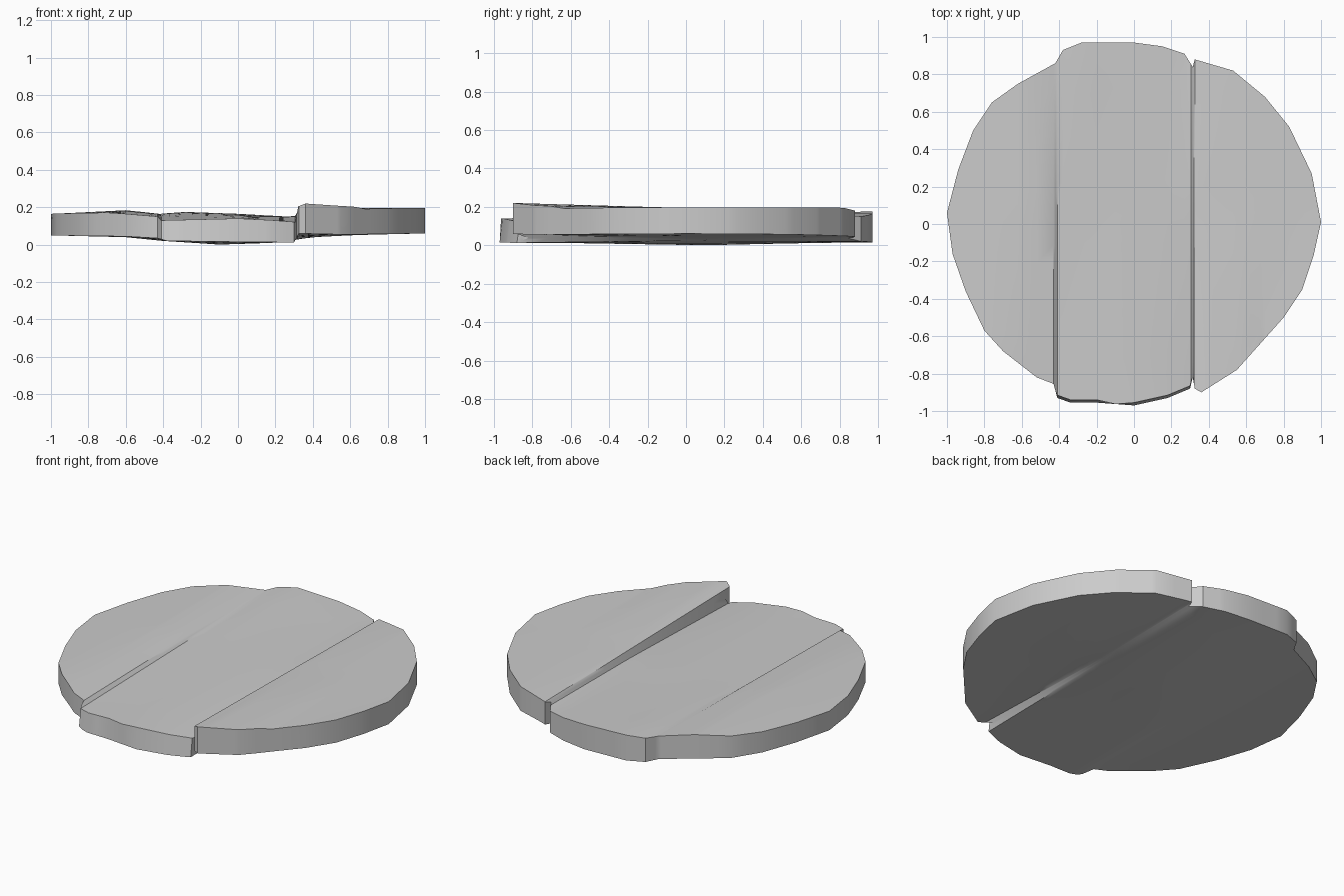
import bpy, bmesh

cube = bpy.data.objects.get("Cube")
if cube:
    bpy.data.objects.remove(cube)


def lerp_points(points, x):
    """Piecewise linear lookup in a list of (position, value) pairs."""
    if x <= points[0][0]:
        return points[0][1]
    for (x0, a), (x1, b) in zip(points, points[1:]):
        if x <= x1:
            return a + (b - a) * (x - x0) / (x1 - x0)
    return points[-1][1]


# Outline of the worn round board: front and back edge, with plank notches
front = [(-1, .06), (-.97, -.16), (-.9, -.36), (-.8, -.57), (-.7, -.68),
         (-.52, -.82), (-.43, -.855), (-.41, -.93), (-.34, -.955), (-.2, -.955),
         (0, -.97), (.18, -.93), (.3, -.88), (.314, -.82), (.325, -.88),
         (.36, -.9), (.55, -.78), (.8, -.5), (.9, -.35), (.96, -.17), (1, .01)]
back = [(-1, .06), (-.94, .29), (-.86, .5), (-.76, .65), (-.62, .75),
        (-.42, .86), (-.38, .93), (-.28, .97), (0, .97), (.15, .95),
        (.27, .91), (.314, .84), (.325, .88), (.53, .82), (.7, .68),
        (.83, .52), (.95, .27), (1, .01)]

# Heights across the three planks at the front, middle and back
top = [
    (-.9, [(-1, .165), (-.7, .17), (-.43, .15), (-.41, .13), (0, .14),
           (.2, .13), (.306, .12), (.322, .205), (.36, .22), (.62, .205),
           (.68, .19), (1, .2)]),
    (.1, [(-1, .165), (-.6, .18), (-.43, .165), (-.41, .15), (0, .155),
          (.306, .15), (.322, .19), (.6, .195), (1, .195)]),
    (.9, [(-1, .165), (-.6, .185), (-.42, .165), (-.28, .175), (0, .165),
          (.27, .15), (.306, .155), (.325, .18), (.53, .195), (1, .2)])]
bottom = [
    (-.9, [(-1, .05), (-.6, .045), (-.43, .035), (-.38, .02), (0, .015),
           (.3, .012), (.325, .06), (.6, .055), (1, .06)]),
    (.1, [(-1, .05), (-.6, .04), (-.4, .02), (-.1, 0), (.2, .01),
          (.4, .04), (.7, .055), (1, .06)]),
    (.9, [(-1, .05), (-.6, .04), (-.4, .025), (0, .015), (.27, .02),
          (.33, .045), (.6, .05), (1, .06)])]


def height(layers, x, y):
    return lerp_points([(py, lerp_points(profile, x)) for py, profile in layers], y)


# Board: matched top and bottom sheets joined by the rim
columns = sorted({p[0] for p in front + back} | {-.6, -.1, .306, .322, .42, .62, .68})
rows = 16
bm = bmesh.new()
sheets = []
for layers in (top, bottom):
    sheet = []
    for x in columns:
        y0, y1 = lerp_points(front, x), lerp_points(back, x)
        # The middle plank's broken front end leans back at the top
        if layers is top and (-.42 < x < -.15 or 0 <= x < .31):
            y0 += .015
        line = []
        for i in range(rows + 1):
            y = y0 + (y1 - y0) * i / rows
            line.append(bm.verts.new((x, y, height(layers, x, y))))
        sheet.append(line)
    sheets.append(sheet)

upper, lower = sheets
for c in range(len(columns) - 1):
    for r in range(rows):
        for s in sheets:
            bm.faces.new((s[c][r], s[c + 1][r], s[c + 1][r + 1], s[c][r + 1]))
    for r in (0, rows):
        bm.faces.new((upper[c][r], upper[c + 1][r], lower[c + 1][r], lower[c][r]))
bmesh.ops.remove_doubles(bm, verts=bm.verts, dist=.0005)
bmesh.ops.recalc_face_normals(bm, faces=bm.faces)

mesh = bpy.data.meshes.new("round_board")
bm.to_mesh(mesh)
bm.free()
board = bpy.data.objects.new("round_board", mesh)
bpy.context.collection.objects.link(board)

# Plain grey material
grey = bpy.data.materials.new("plain_grey")
grey.use_nodes = True
color = (.6, .6, .6, 1)
grey.diffuse_color = color
grey.node_tree.nodes["Principled BSDF"].inputs["Base Color"].default_value = color
mesh.materials.append(grey)

bpy.ops.object.select_all(action='DESELECT')
board.select_set(True)
bpy.context.view_layer.objects.active = board
bpy.ops.object.shade_smooth_by_angle(angle=.6)
